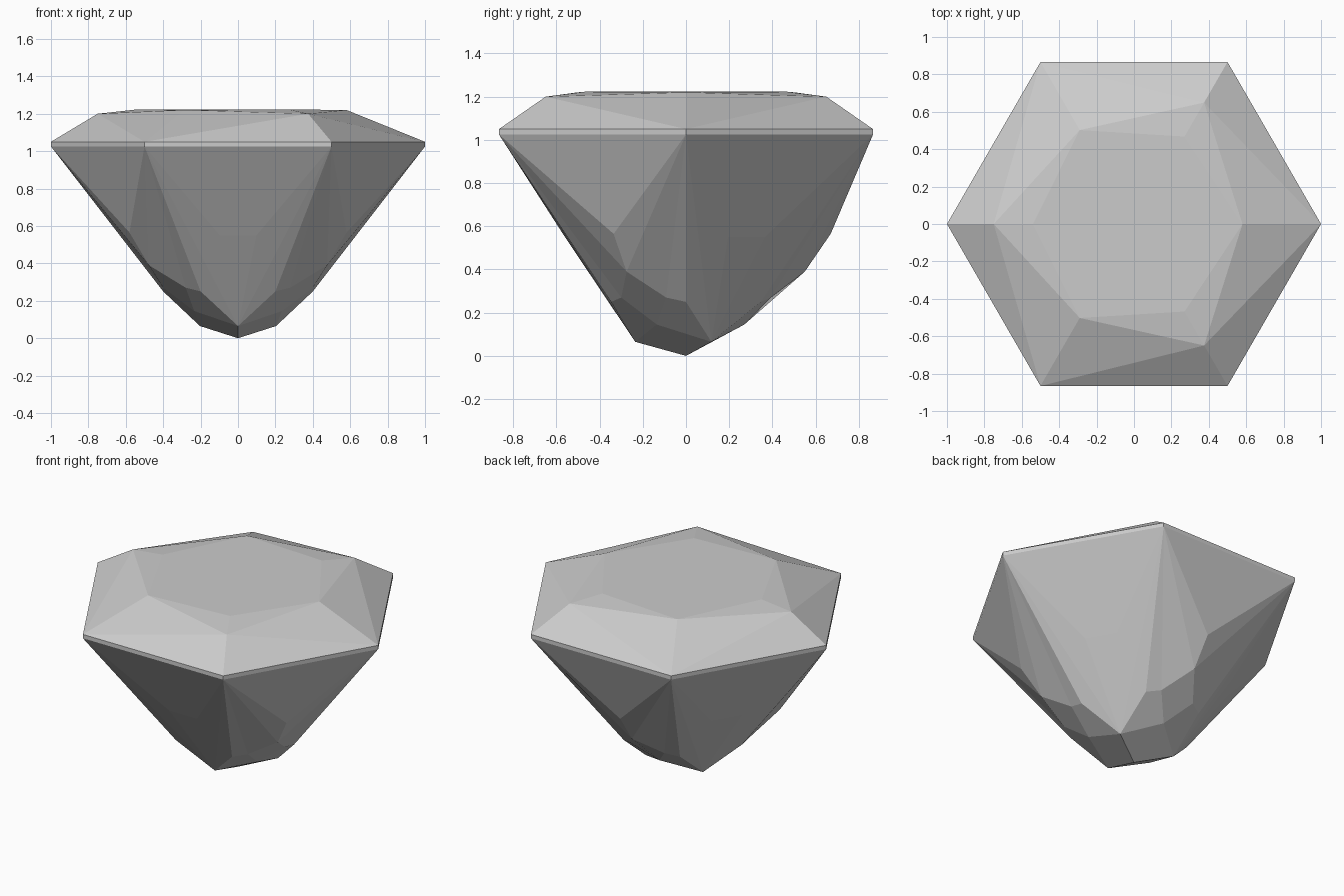
import bpy, bmesh
from math import radians
from mathutils import Matrix, Vector

if "Cube" in bpy.data.objects:
    bpy.data.objects.remove(bpy.data.objects["Cube"], do_unlink=True)

mat = bpy.data.materials.new("pale_grey")
mat.use_nodes = True
grey = (0.6, 0.6, 0.6, 1)
mat.diffuse_color = grey
mat.node_tree.nodes["Principled BSDF"].inputs["Base Color"].default_value = grey


def polar(radius, angle, z):
    return Matrix.Rotation(radians(angle), 3, "Z") @ Vector((radius, 0, z))


def turn(point, angle):
    return Matrix.Rotation(radians(angle), 3, "Z") @ point


# Girdle corners, upper and lower rim
up = [polar(1, a, 1.05) for a in (0, 60, 120)]
low = [polar(1, a, 1.025) for a in (0, 60, 120)]

# Crown corners: alternating high and low, plus the table corner
high, high_next = polar(0.58, 0, 1.22), polar(0.58, 120, 1.22)
dip = polar(0.75, 60, 1.2)
table = polar(0.54, 60, 1.223)

# Pavilion corners
tip = Vector((0, 0, 0))
toe, toe_next = polar(0.235, 30, 0.065), polar(0.235, 150, 0.065)
panel_a, panel_b = polar(0.569, 20, 0.55), polar(0.569, 40, 0.55)
knee, shin, heel = polar(0.67, 90, 0.565), polar(0.55, 90, 0.39), polar(0.27, 90, 0.145)
notch_a, notch_b = polar(0.41, 73, 0.27), polar(0.41, 107, 0.27)
side_0, side_1, side_2 = [polar(0.4, a, 0.25) for a in (0, 60, 120)]

facets = [
    # Girdle band
    (low[0], low[1], up[1], up[0]), (low[1], low[2], up[2], up[1]),
    # Crown
    (up[0], up[1], dip), (up[1], up[2], dip),
    (up[0], dip, high), (up[2], high_next, dip),
    (high, dip, table), (dip, high_next, table),
    # Wide pavilion side
    (low[0], panel_a, panel_b, low[1]), (panel_a, toe, panel_b),
    (low[0], toe, panel_a), (low[1], panel_b, toe),
    (low[0], side_0, toe), (low[1], toe, side_1),
    # Stepped pavilion side
    (low[1], knee, low[2]),
    (low[1], shin, knee), (low[2], knee, shin),
    (low[1], notch_a, shin), (low[2], shin, notch_b),
    (low[1], side_1, notch_a), (low[2], notch_b, side_2),
    (shin, notch_a, heel, notch_b),
    (side_1, toe, heel, notch_a), (side_2, notch_b, heel, toe_next),
    # Point
    (tip, toe_next, heel, toe),
]

# Repeat the facets three times around the axis and close the table
bm = bmesh.new()
for k in range(3):
    for facet in facets:
        bm.faces.new([bm.verts.new(turn(p, 120 * k)) for p in facet])
bm.faces.new([bm.verts.new(turn(p, 120 * k)) for k in range(3) for p in (high, table)])
bmesh.ops.remove_doubles(bm, verts=bm.verts, dist=0.001)
bmesh.ops.recalc_face_normals(bm, faces=bm.faces)

mesh = bpy.data.meshes.new("cut_gem")
bm.to_mesh(mesh)
bm.free()
mesh.materials.append(mat)
bpy.context.collection.objects.link(bpy.data.objects.new("cut_gem", mesh))
